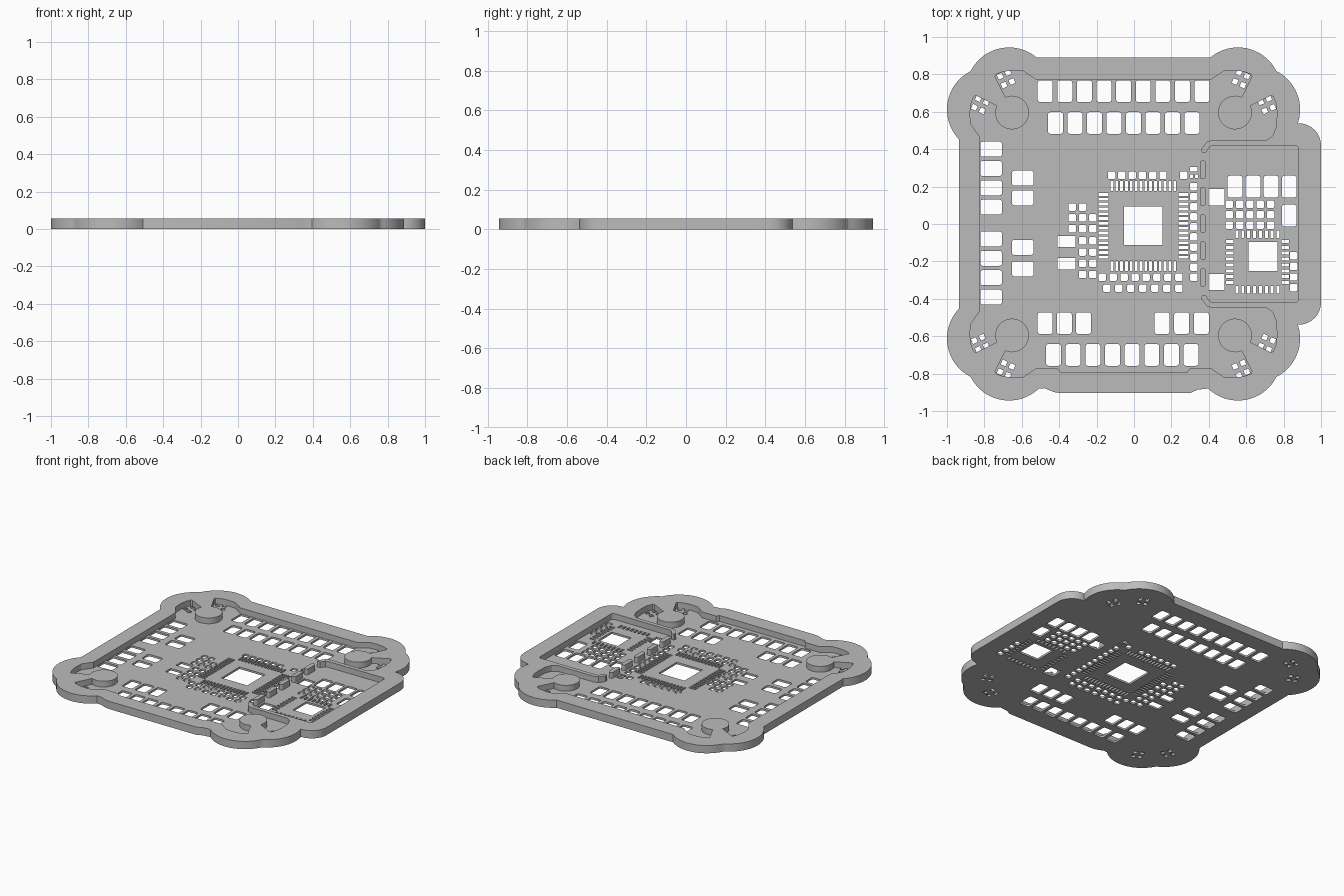
import bpy, bmesh
from math import sin, cos, radians
from mathutils import Vector, Matrix

cube = bpy.data.objects.get("Cube")
if cube:
    bpy.data.objects.remove(cube, do_unlink=True)

UNIT = 0.01            # plan coordinates are in hundredths
FLOOR, TOP = 0.014, 0.056

grey = bpy.data.materials.new("plain grey")
grey.use_nodes = True
colour = (0.5, 0.5, 0.5, 1)
grey.diffuse_color = colour
grey.node_tree.nodes["Principled BSDF"].inputs["Base Color"].default_value = colour


def arc(cx, cy, r, start, end, n=16):
    angles = [radians(start + (end - start) * i / n) for i in range(n + 1)]
    return [(cx + r * cos(a), cy + r * sin(a)) for a in angles]


def rounded_rect(x, y, w, h, r=0, turn=0):
    """Closed loop of a rectangle, with rounded corners where r > 0."""
    pts = []
    for k, (sx, sy) in enumerate(((1, 1), (-1, 1), (-1, -1), (1, -1))):
        cx, cy = sx * (w / 2 - r), sy * (h / 2 - r)
        pts += arc(cx, cy, r, k * 90, k * 90 + 90, 4) if r else [(cx, cy)]
    rot = Matrix.Rotation(radians(turn), 2)
    return [tuple(rot @ Vector(p) + Vector((x, y))) for p in pts]


def plate(name, loops, z0, z1):
    """Fill nested loops (inner ones become holes) and give them thickness."""
    curve = bpy.data.curves.new(name, 'CURVE')
    curve.dimensions, curve.fill_mode = '2D', 'BOTH'
    curve.extrude = (z1 - z0) / 2
    for loop in loops:
        spline = curve.splines.new('POLY')
        spline.points.add(len(loop) - 1)
        for point, (x, y) in zip(spline.points, loop):
            point.co = (x * UNIT, y * UNIT, 0, 1)
        spline.use_cyclic_u = True
    helper = bpy.data.objects.new(name + " helper", curve)
    bpy.context.collection.objects.link(helper)
    evaluated = helper.evaluated_get(bpy.context.evaluated_depsgraph_get())
    mesh = bpy.data.meshes.new_from_object(evaluated)
    bpy.data.objects.remove(helper, do_unlink=True)

    bm = bmesh.new()
    bm.from_mesh(mesh)
    bmesh.ops.remove_doubles(bm, verts=bm.verts, dist=0.00005)
    bmesh.ops.recalc_face_normals(bm, faces=bm.faces)
    bmesh.ops.translate(bm, verts=bm.verts, vec=(0, 0, (z0 + z1) / 2))
    bm.to_mesh(mesh)
    bm.free()
    mesh.shade_smooth()
    mesh.set_sharp_from_angle(angle=radians(30))
    mesh.materials.clear()
    mesh.materials.append(grey)
    mesh.name = name
    obj = bpy.data.objects.new(name, mesh)
    bpy.context.collection.objects.link(obj)
    return obj


# Corner positions: disc centre and the mirror signs that make each corner
LEFT, RIGHT, DISC_Y = -65.2, 54, 59.6


def place(pts, sx, sy):
    """Mirror a left-back corner path into one corner, in clockwise order."""
    cx = LEFT if sx > 0 else RIGHT
    out = [(cx + sx * u, sy * (DISC_Y + v)) for u, v in pts]
    return out if sx * sy > 0 else out[::-1]


def mirror_y(pts):
    return [(x, -y) for x, y in pts][::-1]


# Outer outline: two round lobes per corner and a bulge on the left side
def lobes(side_end, far_start):
    return (arc(-11.8, 1.6, 23, side_end, 117) + arc(-1.6, 11.8, 23, 153, far_start))


bulge = arc(88.2, 42, 11.8, 90, 0, 8)
outline = (place(lobes(224, 50), 1, 1) + place(lobes(199, 50), -1, 1)
           + bulge + mirror_y(bulge)
           + place(lobes(199, 46), -1, -1)
           + [(34, -88.6), (30, -90.4), (-39.6, -90.4), (-43, -89.8), (-48, -87.8)]
           + place(lobes(224, 46), 1, -1))

# Pocket outline: each corner wraps two lamp bays and a round screw boss
bay = [(-3.6, 8.3), (-9.1, 19.3), (-8.6, 20.4), (-5, 21.8), (0, 22.5), (6, 22.2)]
flipped_bay = [(-v, -u) for u, v in reversed(bay)]
boss = arc(0, 0, 9, 156, 474, 32)
left_corner = [(-17.2, -13)] + flipped_bay + boss + bay + [(13, 17.4)]
right_corner = ([(-17, -14.6), (-20, -12.6), (-22, -8)] + flipped_bay[1:] + boss + bay
                + [(13, 17.4)])
hook = ([(42.2, 45), (39, 44), (36, 40), (36.3, 38.3), (38.5, 38.3), (40.6, 41.4),
         (42.2, 42)] + arc(86, 40, 2, 90, 0, 4))
pocket = (place(left_corner, 1, 1) + place(right_corner, -1, 1)
          + hook + mirror_y(hook)
          + place(right_corner, -1, -1)
          + [(30, -77), (28.5, -79), (-39.5, -79), (-41, -77)]
          + place(left_corner, 1, -1))

# Apertures through the floor
holes = []


def row(start, end, n, w, h, r=0):
    for i in range(n):
        x, y = Vector(start).lerp(Vector(end), i / max(n - 1, 1))
        holes.append(rounded_rect(x, y, w, h, r))


def chip(cx, cy, core, reach, span, n, length, width):
    """Square core aperture with a row of slim pads on each side."""
    row((cx, cy), (cx, cy), 1, core, core)
    for s in (-1, 1):
        row((cx - span, cy + s * reach), (cx + span, cy + s * reach), n, width, length)
        row((cx + s * reach, cy - span), (cx + s * reach, cy + span), n, length, width)


# Large pads along the back, front and right edges
WIDE, TALL, ROUND = 8, 11.6, 1.3
for x0, x1, y, n in ((-47.5, 36.4, 71, 9), (-42, 31, 54, 8), (-43, 30.5, -70, 8),
                     (-47.5, -27, -53, 3), (15, 36, -53, 3), (54, 83, 20, 4),
                     (83, 83, 4.5, 1)):
    row((x0, y), (x1, y), n, WIDE, TALL, ROUND)
for x, y0, y1, n in ((-76.4, 40, 9, 4), (-76.4, -8, -39, 4),
                     (-59.5, 24.5, 14, 2), (-59.5, -12.5, -24, 2)):
    row((x, y0), (x, y1), n, TALL, WIDE, ROUND)

# Main chip and small chip
chip(5, -1, 20.5, 21.4, 16.8, 14, 5.4, 1.5)
chip(66, -20.3, 0.01, 14.9, 11, 8, 4, 1.6)
holes[-33] = rounded_rect(69, -17.4, 15.5, 15.5)

# Small rounded pads around both chips
SMALL = 4
for a, b, n in (((-12, 26), (15.5, 26), 6), ((26.5, 26), (26.5, 26), 1),
                ((32, 20), (32, -28.5), 10),
                ((-17, -28.5), (24, -28.5), 8), ((-14.5, -34.3), (24, -34.3), 7),
                ((-33, 9), (-27.5, 9), 2), ((-33, 3.3), (-22, 3.3), 3),
                ((-33, -2.5), (-22, -2.5), 3),
                ((-27.5, -9), (-27.5, -27), 4), ((-22, -9), (-22, -27), 4),
                ((51, 10.5), (73, 10.5), 5), ((51, 5), (73, 5), 5),
                ((51, -0.6), (73, -0.6), 5), ((85.3, -17), (85.3, -34), 4)):
    row(a, b, n, SMALL, SMALL, 0.8)
row((32, 29.3), (32, 29.3), 1, SMALL, 2.4)
row((30.8, 25.5), (33.4, 25.5), 2, 1.6, 2)

# Medium square apertures
row((-36, -9.3), (-36, -21.3), 2, 9.6, 6)
row((44, 14.4), (44, -31), 2, 8.6, 8.8)

# Four tilted lamp pads in every bay
for sx in (1, -1):
    for sy in (1, -1):
        cx = LEFT if sx > 0 else RIGHT
        for u, v, tilt in ((-3.2, 18, 24), (-17, 4.2, -24)):
            rot = Matrix.Rotation(radians(tilt), 2)
            for i in (-1, 1):
                for j in (-1, 1):
                    p = rot @ Vector((i * 2.3, j * 2.6)) + Vector((u, v))
                    holes.append(rounded_rect(cx + sx * p.x, sy * (DISC_Y + p.y),
                                              2.8, 2.8, 0, tilt * sx * sy))

plate("perforated_floor", [outline] + holes, 0, FLOOR)
plate("raised_rim", [outline, pocket], FLOOR, TOP)

# Broken divider wall between the two chip areas
for i in range(5):
    bar = rounded_rect(36.8, 29 - i * 14.4, 3.2, 10, 1.5)
    plate("divider_bar_%d" % (i + 1), [bar], FLOOR, TOP)
